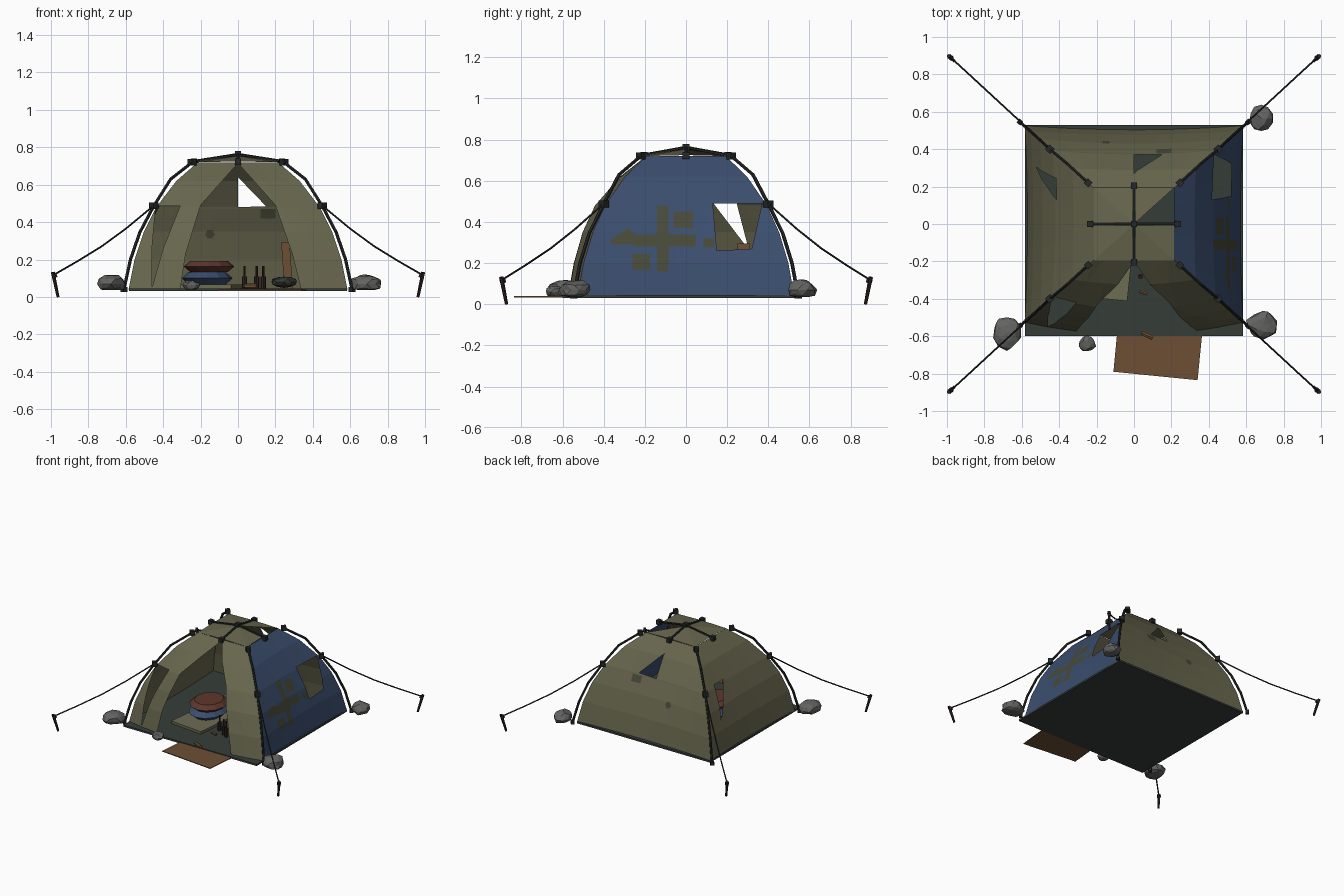
import bpy, bmesh, math, random
from mathutils import Vector, Matrix

if "Cube" in bpy.data.objects:
    bpy.data.objects.remove(bpy.data.objects["Cube"])
random.seed(4)

def mat(name, r, g, b):
    m = bpy.data.materials.new(name)
    m.diffuse_color = (r, g, b, 1)
    m.use_nodes = True
    m.node_tree.nodes["Principled BSDF"].inputs["Base Color"].default_value = m.diffuse_color
    return m

OLIVE = mat("olive canvas", .137, .133, .075)
BLUE = mat("blue tarp", .043, .075, .155)
FLOOR = mat("groundsheet", .036, .047, .040)
WOOD = mat("cardboard and wood", .155, .078, .035)
RED = mat("red brown blanket", .11, .038, .025)
ROCK = mat("grey stone", .125, .125, .122)
POLE = mat("dark pole", .018, .021, .020)
ROPE = mat("brown cord", .030, .016, .014)
PATCH = mat("patch", .062, .067, .040)
MAT = mat("sleeping mat", .15, .15, .085)

def finish(name, bm, *mats):
    me = bpy.data.meshes.new(name)
    bm.to_mesh(me)
    bm.free()
    for m in mats:
        me.materials.append(m)
    ob = bpy.data.objects.new(name, me)
    bpy.context.collection.objects.link(ob)
    return ob

def add_box(bm, c, s, rot=(0, 0, 0)):
    turn = Matrix.Rotation(rot[2], 4, 'Z') @ Matrix.Rotation(rot[1], 4, 'Y') @ Matrix.Rotation(rot[0], 4, 'X')
    bmesh.ops.create_cube(bm, size=1, matrix=Matrix.Translation(c) @ turn @ Matrix.Diagonal((*s, 1)))

def add_tube(bm, pts, r, seg=6, r2=None):
    for a, b in zip(pts, pts[1:]):
        a, b = Vector(a), Vector(b)
        d = b - a
        m = Matrix.Translation((a + b) / 2) @ d.to_track_quat('Z', 'Y').to_matrix().to_4x4()
        bmesh.ops.create_cone(bm, cap_ends=True, segments=seg, radius1=r, radius2=r2 or r, depth=d.length, matrix=m)

def box(name, m, c, s, rot=(0, 0, 0)):
    bm = bmesh.new()
    add_box(bm, c, s, rot)
    return finish(name, bm, m)

# ---- tent profile: height and half width in x; y is 0.9 of x
LEVELS = [(.04, .585), (.2, .553), (.35, .503), (.48, .437), (.62, .33), (.72, .215)]
RATIO = .9

def half(z):
    for (z0, w0), (z1, w1) in zip(LEVELS, LEVELS[1:]):
        if z <= z1 + 1e-6:
            return w0 + (w1 - w0) * (z - z0) / (z1 - z0)
    return LEVELS[-1][1]

def inside(p, poly):
    s = [(b[0] - a[0]) * (p[1] - a[1]) - (b[1] - a[1]) * (p[0] - a[0])
         for a, b in zip(poly, poly[1:] + poly[:1])]
    return all(v > 0 for v in s) or all(v < 0 for v in s)

def wall(name, m, axis, sign, bulge, holes=(), patches=()):
    """Flat grid in (side, height), cut by polygons, then bent to the dome."""
    k_side, k_depth = (RATIO, 1) if axis == 'x' else (1, RATIO)
    bm = bmesh.new()
    n = 8
    rows = [[bm.verts.new(((2 * i / n - 1) * w * k_side, z, 0)) for i in range(n + 1)] for z, w in LEVELS]
    for a, b in zip(rows, rows[1:]):
        for i in range(n):
            bm.faces.new((a[i], a[i + 1], b[i + 1], b[i]))
    for poly in list(holes) + list(patches):
        for a, b in zip(poly, poly[1:] + poly[:1]):
            d = Vector((b[0] - a[0], b[1] - a[1], 0))
            bmesh.ops.bisect_plane(bm, geom=bm.verts[:] + bm.edges[:] + bm.faces[:], dist=1e-5,
                                   plane_co=(a[0], a[1], 0), plane_no=(-d.y, d.x, 0))
    gone = []
    for f in bm.faces:
        c = f.calc_center_median()
        if any(inside(c, p) for p in holes):
            gone.append(f)
        elif any(inside(c, p) for p in patches):
            f.material_index = 1
    bmesh.ops.delete(bm, geom=gone, context='FACES')
    for v in bm.verts:
        h, z = v.co.x, v.co.y
        w = half(z)
        t = h / (w * k_side)
        d = sign * (w * k_depth + bulge * (1 - t * t) * min(1, (.72 - z) / .25))
        v.co = (d, h, z) if axis == 'x' else (h, d, z)
    return finish(name, bm, m, PATCH)

def rect(a, b, c, d):
    return [(a, c), (b, c), (b, d), (a, d)]

door = [(0, .715), (-.2, .49), (-.28, .23), (-.31, .03), (.34, .03), (.29, .23), (.2, .49)]
wall("front_wall", OLIVE, 'y', -1, .065,
     [door, [(-.44, .485), (-.31, .485), (-.4, .26), (-.46, .26)], [(-.46, .26), (-.4, .26), (-.46, .05)]])
wall("back_wall", OLIVE, 'y', 1, -.022, [[(0, .64), (0, .48), (.15, .485)]],
     [[(-.15 + .026 * math.cos(k * math.pi / 3), .335 + .026 * math.sin(k * math.pi / 3)) for k in range(6)],
      rect(.12, .2, .42, .47)])
wall("left_wall", OLIVE, 'x', -1, -.015, [[(.13, .495), (.245, .495), (.305, .265)]])
wall("right_wall", BLUE, 'x', 1, -.015, [[(.13, .49), (.37, .49), (.32, .27), (.15, .26)]],
     [rect(-.14, -.085, .16, .48), rect(-.25, .045, .28, .34), [(-.37, .31), (-.28, .37), (-.25, .34), (-.25, .29), (-.36, .29)],
      rect(-.06, .035, .37, .45), rect(-.26, -.175, .17, .245), rect(.085, .135, .275, .32)])

# ---- roof cap with one torn-out panel
bm = bmesh.new()
top = bm.verts.new((0, 0, .755))
wx, wy = .215, .194
ring = [bm.verts.new(p) for p in [(wx, 0, .725), (wx, wy, .72), (0, wy, .725), (-wx, wy, .72),
                                  (-wx, 0, .725), (-wx, -wy, .72), (0, -wy, .725), (wx, -wy, .72)]]
for i in range(1, 8):
    bm.faces.new((top, ring[i], ring[(i + 1) % 8]))
finish("roof_cap", bm, OLIVE)

# ---- groundsheet and cardboard doormat
box("groundsheet", FLOOR, (0, -.035, .038), (1.165, 1.13, .014))
bm = bmesh.new()
low = [bm.verts.new((x, y, .033)) for x, y in [(-.11, -.79), (.34, -.835), (.365, -.58), (-.09, -.58)]]
ext = bmesh.ops.extrude_face_region(bm, geom=[bm.faces.new(low)])
bmesh.ops.translate(bm, verts=[v for v in ext['geom'] if isinstance(v, bmesh.types.BMVert)], vec=(0, 0, .006))
bmesh.ops.recalc_face_normals(bm, faces=bm.faces)
finish("cardboard_doormat", bm, WOOD)

# ---- pole frame, cords, stakes on all four corners
poles, joints, cords, stakes = (bmesh.new() for _ in range(4))
for sx in (-1, 1):
    for sy in (-1, 1):
        path = [(.61, .545, .04), (.575, .515, .2), (.525, .47, .345), (.45, .40, .487), (.36, .325, .63), (.245, .22, .72)]
        P = [Vector((x * sx, y * sy, z)) for x, y, z in path]
        add_tube(poles, P, .009)
        for i, s in ((0, .026), (3, .036), (5, .034)):
            add_box(joints, P[i], (s, s, s), (0, 0, math.radians(42) * sx * sy))
        cord = [(.455, .405, .485), (.6, .54, .365), (.73, .66, .27), (.86, .78, .19), (.982, .892, .12)]
        add_tube(cords, [(x * sx, y * sy, z) for x, y, z in cord], .005, 5)
        add_tube(stakes, [(.962 * sx, .872 * sy, 0), (.99 * sx, .898 * sy, .132)], .008, 6, .011)
        add_tube(cords, [(.978 * sx, .888 * sy, .105), (.985 * sx, .894 * sy, .122)], .015)
for x, y in ((.235, 0), (-.235, 0), (0, .205), (0, -.205)):
    add_tube(poles, [(0, 0, .762), (x, y, .725)], .008)
    add_box(joints, (x, y, .722), (.034, .034, .034))
add_box(joints, (0, 0, .762), (.034, .034, .034))
finish("tent_poles", poles, POLE)
finish("pole_joints", joints, POLE)
finish("guy_cords", cords, POLE)
finish("ground_stakes", stakes, ROPE)

# ---- rounded low-poly lumps: stones and bag
def lump(name, m, c, r, jitter):
    bm = bmesh.new()
    bmesh.ops.create_icosphere(bm, subdivisions=2, radius=1)
    for v in bm.verts:
        k = 1 + random.uniform(-jitter, jitter)
        v.co = Vector((c[0] + v.co.x * r[0] * k, c[1] + v.co.y * r[1] * k,
                       max(.036, c[2] + v.co.z * r[2] * k)))
    return finish(name, bm, m)

lump("stone_front_left", ROCK, (-.68, -.58, .07), (.075, .09, .05), .12)
lump("stone_front_small", ROCK, (-.25, -.64, .06), (.045, .045, .03), .12)
lump("stone_front_right", ROCK, (.69, -.54, .07), (.085, .075, .05), .12)
lump("stone_back_right", ROCK, (.68, .565, .07), (.06, .07, .05), .12)
lump("bag", FLOOR, (.245, -.08, .08), (.07, .09, .03), .06)

# ---- bedding
def cushion(name, m, c, rx, ry, h):
    bm = bmesh.new()
    for s in (-1, 1):
        mtx = Matrix.Translation((c[0], c[1], c[2] + s * h / 4)) @ Matrix.Diagonal((rx, ry, h / 2, 1))
        bmesh.ops.create_cone(bm, cap_ends=True, segments=12, radius1=.75 if s < 0 else 1,
                              radius2=1 if s < 0 else .75, depth=1, matrix=mtx)
    return finish(name, bm, m)

box("sleeping_mat", MAT, (-.14, -.06, .056), (.28, .68, .02), (0, 0, math.radians(-6)))
cushion("folded_sleeping_bag", BLUE, (-.165, -.13, .1), .135, .165, .065)
cushion("folded_blanket", RED, (-.155, -.14, .163), .135, .155, .058)

# ---- bottles and loose wood
bm = bmesh.new()
for x, y in ((.035, -.28), (.1, -.32), (.135, -.34)):
    add_tube(bm, [(x, y, .045), (x, y, .11)], .014, 8)
    add_tube(bm, [(x, y, .11), (x, y, .165)], .006, 8)
finish("bottles", bm, ROPE)
bm = bmesh.new()
add_tube(bm, [(.04, -.582, .058), (.1, -.61, .058)], .013, 6)
add_tube(bm, [(.03, -.36, .058), (.07, -.375, .058)], .01, 6)
finish("wood_sticks", bm, WOOD)
box("leaning_board", WOOD, (.262, .28, .168), (.045, .06, .25), (0, math.radians(-4), 0))
